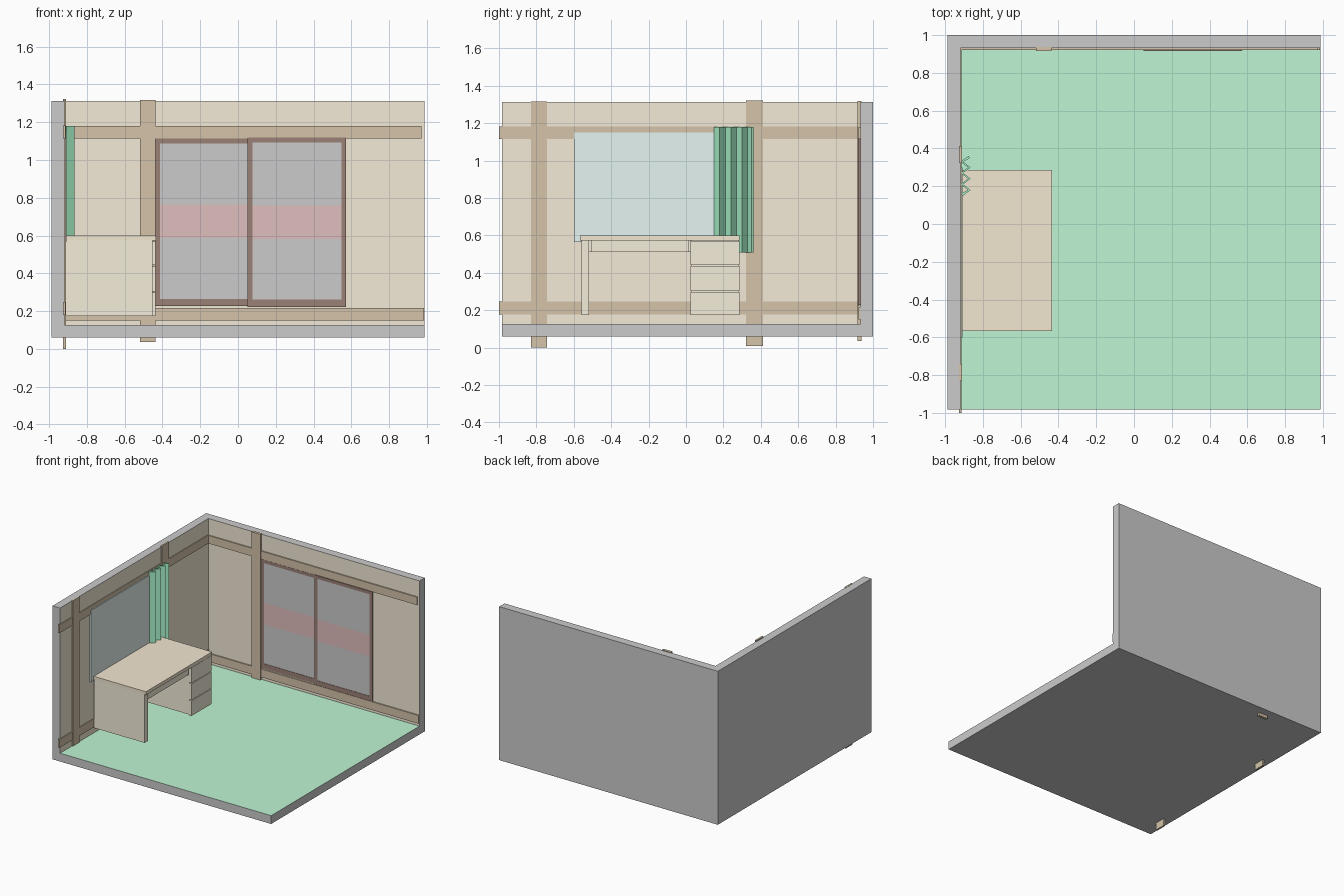
import bpy, bmesh

if "Cube" in bpy.data.objects:
    bpy.data.objects.remove(bpy.data.objects["Cube"])


def mat(name, r, g, b):
    m = bpy.data.materials.new(name)
    m.diffuse_color = (r, g, b, 1)
    m.use_nodes = True
    m.node_tree.nodes["Principled BSDF"].inputs["Base Color"].default_value = m.diffuse_color
    return m


WALL = mat("wall_beige", 0.90, 0.83, 0.68)
FLOOR = mat("floor_green", 0.52, 0.92, 0.66)
GREY = mat("plain_grey", 0.8, 0.8, 0.8)
WOOD = mat("beam_wood", 0.66, 0.55, 0.40)
FRAME = mat("dark_frame", 0.33, 0.22, 0.18)
STRIPE = mat("red_band", 0.74, 0.52, 0.51)
GLASS = mat("window_glass", 0.78, 0.91, 0.88)
CURTAIN = mat("curtain_green", 0.40, 0.92, 0.60)
DESK = mat("desk_body", 0.91, 0.85, 0.70)
TOP = mat("desk_top", 0.90, 0.80, 0.64)


def add_object(name, bm, *mats):
    me = bpy.data.meshes.new(name)
    bm.to_mesh(me)
    bm.free()
    ob = bpy.data.objects.new(name, me)
    bpy.context.collection.objects.link(ob)
    for m in mats:
        me.materials.append(m)
    return ob


def box_into(bm, x, y, z):
    vs = bmesh.ops.create_cube(bm, size=1)["verts"]
    for v in vs:
        for i, (a, b) in enumerate((x, y, z)):
            v.co[i] = a if v.co[i] < 0 else b


def box(name, x, y, z, m):
    bm = bmesh.new()
    box_into(bm, x, y, z)
    return add_object(name, bm, m)


# room shell: three inner faces of a box, thickened outwards in grey
bm = bmesh.new()
box_into(bm, (-0.92, 0.988), (-0.983, 0.932), (0.127, 1.313))
bmesh.ops.delete(bm, geom=[f for f in bm.faces if f.normal.x > 0.5 or f.normal.y < -0.5
                           or f.normal.z > 0.5], context="FACES")
bmesh.ops.reverse_faces(bm, faces=bm.faces[:])
bm.normal_update()
for f in bm.faces:
    f.material_index = 1 if f.normal.z > 0.5 else 0
room = add_object("room_shell", bm, WALL, FLOOR, GREY)
s = room.modifiers.new("thickness", "SOLIDIFY")
s.thickness, s.offset = 0.068, -1
s.use_even_offset = s.use_quality_normals = True
s.material_offset = s.material_offset_rim = 2

# timber posts and rails on the left wall
LX = (-0.926, -0.912)
box("left_post_front", LX, (-0.83, -0.742), (0.0, 1.315), WOOD)
box("left_post_back", LX, (0.322, 0.412), (0.01, 1.322), WOOD)
box("left_rail_top", (-0.926, -0.914), (-1.0, 0.932), (1.115, 1.183), WOOD)
box("left_rail_bottom", (-0.926, -0.914), (-1.0, 0.932), (0.178, 0.247), WOOD)

# timber post and rails on the back wall
box("back_post", (-0.52, -0.438), (0.916, 0.938), (0.035, 1.318), WOOD)
box("back_rail_top", (-0.92, 0.972), (0.922, 0.938), (1.115, 1.18), WOOD)
box("back_rail_bottom", (-0.92, 0.985), (0.922, 0.938), (0.15, 0.217), WOOD)


# sliding doors: dark frame, grey panel and red band
def sliding_door(name, x0, x1, z0, z1, y, w=0.026):
    bm = bmesh.new()
    yy = (y, y + 0.008)
    box_into(bm, (x0, x0 + w), yy, (z0, z1))
    box_into(bm, (x1 - w, x1), yy, (z0, z1))
    box_into(bm, (x0 + w, x1 - w), yy, (z0, z0 + w + 0.012))
    box_into(bm, (x0 + w, x1 - w), yy, (z1 - w, z1))
    add_object(name + "_frame", bm, FRAME)
    inner = (x0 + w, x1 - w)
    zb = (z0 + 0.36, z0 + 0.537)
    box(name + "_lower_panel", inner, (y + 0.003, y + 0.007), (z0 + w, zb[0]), GREY)
    box(name + "_band", inner, (y + 0.003, y + 0.007), zb, STRIPE)
    box(name + "_upper_panel", inner, (y + 0.003, y + 0.007), (zb[1], z1 - w), GREY)


sliding_door("left_door", -0.44, 0.08, 0.227, 1.113, 0.924)
sliding_door("right_door", 0.05, 0.573, 0.222, 1.118, 0.916)

# window in the left wall
box("window_pane", (-0.922, -0.907), (-0.6, 0.3), (0.565, 1.15), GLASS)

# pleated curtain: zigzag strip with thickness
bm = bmesh.new()
ys = [0.155, 0.18, 0.21, 0.24, 0.27, 0.30, 0.33, 0.355]
rows = []
for i, y in enumerate(ys):
    x = -0.912 if i % 2 == 0 else -0.872
    rows.append([bm.verts.new((x, y, z)) for z in (0.508, 1.18)])
for a, b in zip(rows, rows[1:]):
    bm.faces.new((a[0], b[0], b[1], a[1]))
bm.normal_update()
curtain = add_object("curtain", bm, CURTAIN)
s = curtain.modifiers.new("thickness", "SOLIDIFY")
s.thickness, s.offset = 0.014, 0

# desk: top, side panel, centre drawer and three stacked drawers
box("desk_top", (-0.912, -0.435), (-0.567, 0.287), (0.573, 0.6), TOP)
box("desk_side_panel", (-0.91, -0.452), (-0.56, -0.518), (0.175, 0.573), DESK)
box("desk_back_panel", (-0.905, -0.89), (-0.518, 0.025), (0.51, 0.573), DESK)
box("centre_drawer", (-0.89, -0.458), (-0.508, 0.016), (0.51, 0.573), DESK)
box("drawer_cabinet", (-0.91, -0.46), (0.03, 0.282), (0.178, 0.573), DESK)
for name, z0, z1 in (("bottom", 0.175, 0.298), ("middle", 0.304, 0.437), ("top", 0.443, 0.569)):
    box("drawer_front_" + name, (-0.46, -0.438), (0.025, 0.285), (z0, z1), DESK)
